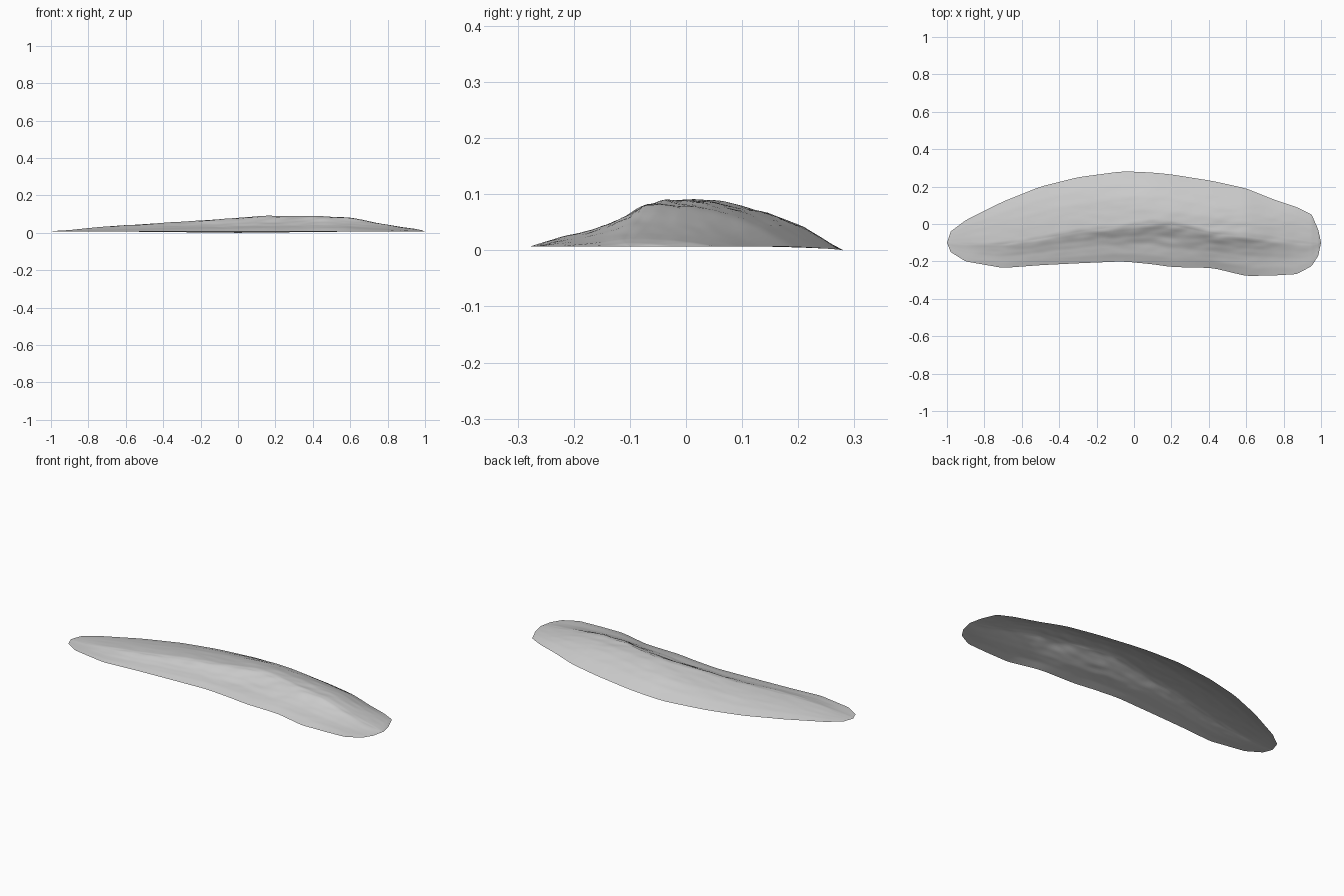
import bpy
import bmesh
import math
from mathutils import Vector, noise

if "Cube" in bpy.data.objects:
    bpy.data.objects.remove(bpy.data.objects["Cube"], do_unlink=True)

COLUMNS, ROWS = 160, 48

# Stations along the length: x, front edge y, ridge y, back edge y, ridge height
STATIONS = [
    (-1, -.1, -.1, -.1, .01), (-.98, -.15, -.1, -.04, .013),
    (-.9, -.2, -.1, .02, .018), (-.7, -.235, -.1, .12, .038),
    (-.5, -.22, -.07, .2, .05), (-.3, -.21, -.03, .25, .063),
    (-.06, -.2, .0, .282, .077), (.1, -.215, .02, .275, .093),
    (.2, -.23, .01, .265, .094), (.42, -.235, -.04, .23, .094),
    (.6, -.278, -.05, .19, .085), (.75, -.275, -.07, .13, .055),
    (.87, -.268, -.09, .09, .035), (.95, -.225, -.1, .05, .024),
    (.985, -.17, -.1, -.03, .016), (1, -.1, -.1, -.1, .01),
]

# Slope profiles: distance from ridge to edge, relative height
FRONT_SLOPE = [(0, 1), (.12, .93), (.35, .6), (.55, .37), (.8, .2), (1, 0)]
BACK_SLOPE = [(0, 1), (.25, .94), (.5, .78), (.75, .48), (.9, .2), (1, 0)]


def sample(table, x):
    """Interpolate the rows of a table at x, rounded off between rows."""
    for a, b in zip(table, table[1:]):
        if x <= b[0]:
            t = (x - a[0]) / (b[0] - a[0])
            return [p + (q - p) * t for p, q in zip(a[1:], b[1:])]
    return table[-1][1:]


def soft_sample(table, x, reach):
    """Average neighbouring samples so that the stations blend smoothly."""
    picks = [sample(table, x + reach * k / 2) for k in range(-2, 3)]
    return [sum(values) / len(picks) for values in zip(*picks)]


def gullies(x, y):
    """Broad swells and finer weathering stretched along the ridge."""
    swell = noise.noise(Vector((x * 5, y * 10, 2)))
    fine = noise.noise(Vector((x * 12, y * 35, 5)))
    return swell * .007 + fine * .004


def surface_point(x, row):
    front, ridge, back, height = soft_sample(STATIONS, x, .04 * (1 - x * x))
    u = 2 * row / ROWS - 1
    slope, edge = (FRONT_SLOPE, front) if u < 0 else (BACK_SLOPE, back)
    d = abs(u)
    fall = soft_sample(slope, d, .06 * d * (1 - d))[0]
    y = ridge + (edge - ridge) * d
    # The rim dips slightly at the middle of the back edge
    rim = .009 - .007 * max(0, u) * max(0, 1 - abs(x) * 1.5)
    relief = gullies(x, y) * fall * height / .09 * (1.2 if u < 0 else .5)
    return (x, y, rim + (height - .01) * fall + relief)


# Open sheet of land with a long crest
bm = bmesh.new()
grid = []
for i in range(COLUMNS + 1):
    x = -math.cos(math.pi * i / COLUMNS)
    grid.append([bm.verts.new(surface_point(x, j)) for j in range(ROWS + 1)])
for near, far in zip(grid, grid[1:]):
    for j in range(ROWS):
        bm.faces.new((near[j], far[j], far[j + 1], near[j + 1]))
bmesh.ops.remove_doubles(bm, verts=bm.verts, dist=.0001)
lowest = min(v.co.z for v in bm.verts)
for v in bm.verts:
    v.co.z -= lowest
mesh = bpy.data.meshes.new("ridge_sheet")
bm.to_mesh(mesh)
bm.free()
mesh.shade_smooth()

# Plain stone colour
stone = bpy.data.materials.new("light_grey_stone")
stone.use_nodes = True
colour = (.6, .6, .6, 1)
stone.diffuse_color = colour
stone.node_tree.nodes["Principled BSDF"].inputs["Base Color"].default_value = colour
mesh.materials.append(stone)

land = bpy.data.objects.new("ridge_sheet", mesh)
bpy.context.collection.objects.link(land)
